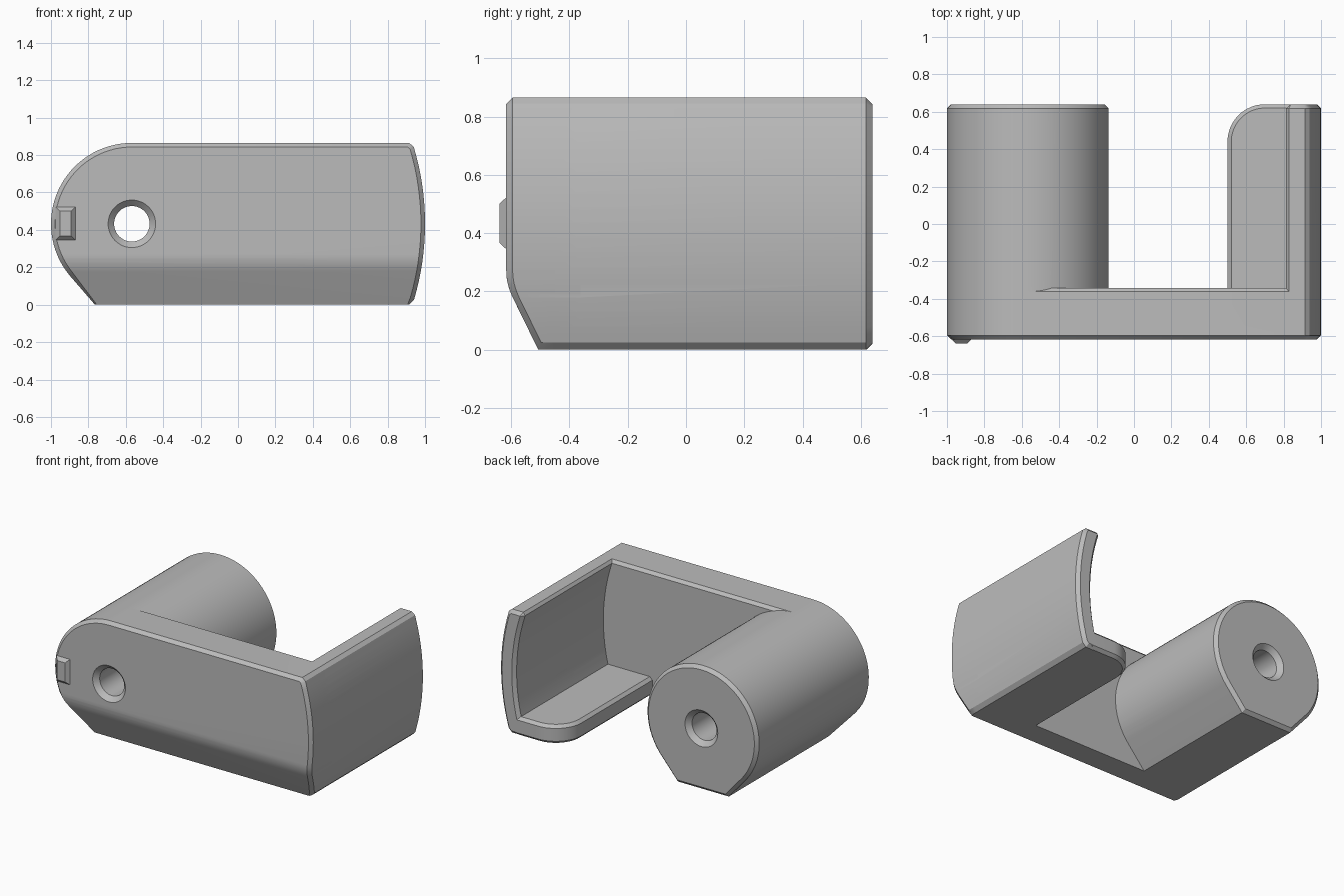
import bpy, bmesh
from math import sin, cos, radians, sqrt
from mathutils import Vector

cube = bpy.data.objects.get("Cube")
if cube:
    bpy.data.objects.remove(cube, do_unlink=True)

grey = bpy.data.materials.new("mid_grey")
grey.use_nodes = True
colour = (0.5, 0.5, 0.5, 1)
grey.diffuse_color = colour
grey.node_tree.nodes["Principled BSDF"].inputs["Base Color"].default_value = colour

# Main dimensions
TOP, FRONT, BACK = 0.865, -0.617, 0.64
MID = TOP / 2
BARREL_X = -1 + MID
CH = 0.022          # edge chamfer
ARC_X = -0.43       # centre of the curved side wall
OUTER_R, INNER_R = 1.43, 1.31


def arc(cx, cz, r, a0, a1, n):
    angles = [radians(a0 + (a1 - a0) * i / n) for i in range(n + 1)]
    return [(cx + r * cos(a), cz + r * sin(a)) for a in angles]


def wall_arc(r, z0, z1, n=16):
    zs = [z0 + (z1 - z0) * i / n for i in range(n + 1)]
    return [(ARC_X + sqrt(r * r - (z - MID) ** 2), z) for z in zs]


def inset(outline, d, keep_floor):
    """Move every outline edge inwards by d, with mitred corners."""
    pts = [Vector(p) for p in outline]
    n = len(pts)
    area = sum(pts[i - 1].x * pts[i].y - pts[i].x * pts[i - 1].y for i in range(n))
    side = 1 if area > 0 else -1
    result = []
    for i, p in enumerate(pts):
        e0 = (p - pts[i - 1]).normalized()
        e1 = (pts[(i + 1) % n] - p).normalized()
        n0, n1 = Vector((-e0.y, e0.x)) * side, Vector((-e1.y, e1.x)) * side
        q = p + (n0 + n1) * (d / (1 + n0.dot(n1)))
        if keep_floor and p.y < 1e-4:
            q.y = 0
        result.append(q)
    return result


def prism(name, outline, stations, axis="Y", keep_floor=False):
    """Loft an outline through (position, inset) stations."""
    bm = bmesh.new()
    rings = []
    for t, d in stations:
        ring = inset(outline, d, keep_floor)
        rings.append([bm.verts.new((u, t, v) if axis == "Y" else (u, v, t)) for u, v in ring])
    n = len(outline)
    for a, b in zip(rings, rings[1:]):
        for i in range(n):
            j = (i + 1) % n
            bm.faces.new((a[i], a[j], b[j], b[i]))
    bm.faces.new(rings[0])
    bm.faces.new(rings[-1])
    bmesh.ops.recalc_face_normals(bm, faces=bm.faces)
    mesh = bpy.data.meshes.new(name)
    bm.to_mesh(mesh)
    bm.free()
    mesh.materials.append(grey)
    ob = bpy.data.objects.new(name, mesh)
    bpy.context.collection.objects.link(ob)
    return ob


def activate(ob):
    bpy.ops.object.select_all(action="DESELECT")
    ob.select_set(True)
    bpy.context.view_layer.objects.active = ob


def combine(target, other, operation):
    activate(target)
    mod = target.modifiers.new(operation.lower(), "BOOLEAN")
    mod.operation, mod.solver, mod.object = operation, "EXACT", other
    bpy.ops.object.modifier_apply(modifier=mod.name)
    bpy.data.objects.remove(other, do_unlink=True)


def slope(z):
    """Set-back of the lower front, blended softly into the upright face."""
    if z > 0.27:
        return 0
    return 0.49 / 0.18 * (0.27 - z) ** 2 if z > 0.18 else 0.11 - 0.49 * z


# Front plate: round left end, bowed right end
round_end = arc(BARREL_X, MID, MID, 219, 90, 32)
plate_outline = (round_end + [(0.915, TOP)] + wall_arc(OUTER_R, 0.845, 0.025)
                 + [(0.915, 0), (-0.765, 0)])
bracket = prism("bracket", plate_outline,
                [(FRONT, CH), (FRONT + CH, 0), (-0.362, 0), (-0.342, 0.02)],
                keep_floor=True)

# Lean the lower front back
bm = bmesh.new()
bm.from_mesh(bracket.data)
for z in (0.27, 0.25, 0.23, 0.21, 0.195, 0.18):
    bmesh.ops.bisect_plane(bm, geom=bm.verts[:] + bm.edges[:] + bm.faces[:],
                           plane_co=(0, 0, z), plane_no=(0, 0, 1))
for v in bm.verts:
    if v.co.y < -0.55:
        v.co.y += slope(v.co.z)
bm.to_mesh(bracket.data)
bm.free()

# Barrel: round with a flat foot
barrel_outline = (round_end + arc(BARREL_X, MID, MID, 90, -39, 32)[1:]
                  + [(2 * BARREL_X + 0.765, 0), (-0.765, 0)])
barrel = prism("barrel", barrel_outline, [(-0.45, 0), (BACK - CH, 0), (BACK, CH)])

# Curved side wall
wall_outline = (wall_arc(OUTER_R, 0.025, 0.845) + [(0.915, TOP), (0.828, TOP)]
                + wall_arc(INNER_R, 0.845, 0) + [(0.915, 0)])
wall = prism("side_wall", wall_outline, [(-0.45, 0), (BACK - CH, 0), (BACK, CH)])

# Shelf under the side wall, with one rounded corner
shelf_outline = ([(0.88, -0.45), (0.88, BACK)]
                 + arc(0.7, BACK - 0.2, 0.2, 90, 180, 16) + [(0.5, -0.45)])
shelf = prism("shelf", shelf_outline,
              [(0, 0.02), (0.02, 0), (0.11, 0), (0.13, 0.02)], axis="Z")

for part in (barrel, wall, shelf):
    combine(bracket, part, "UNION")

# Through hole, countersunk at both ends
hole = prism("hole_cutter", arc(BARREL_X, MID, 0.095, 0, 352.5, 47),
             [(FRONT - 0.04, -0.072), (FRONT + 0.032, 0),
              (BACK - 0.032, 0), (BACK + 0.04, -0.072)])
combine(bracket, hole, "DIFFERENCE")

# Small raised tab on the front
tab = prism("front_tab", [(-0.975, 0.345), (-0.87, 0.345), (-0.87, 0.523), (-0.975, 0.523)],
            [(-0.58, 0), (FRONT, 0), (-0.64, CH)])

for ob in (bracket, tab):
    activate(ob)
    bpy.ops.object.shade_smooth_by_angle(angle=radians(30))
